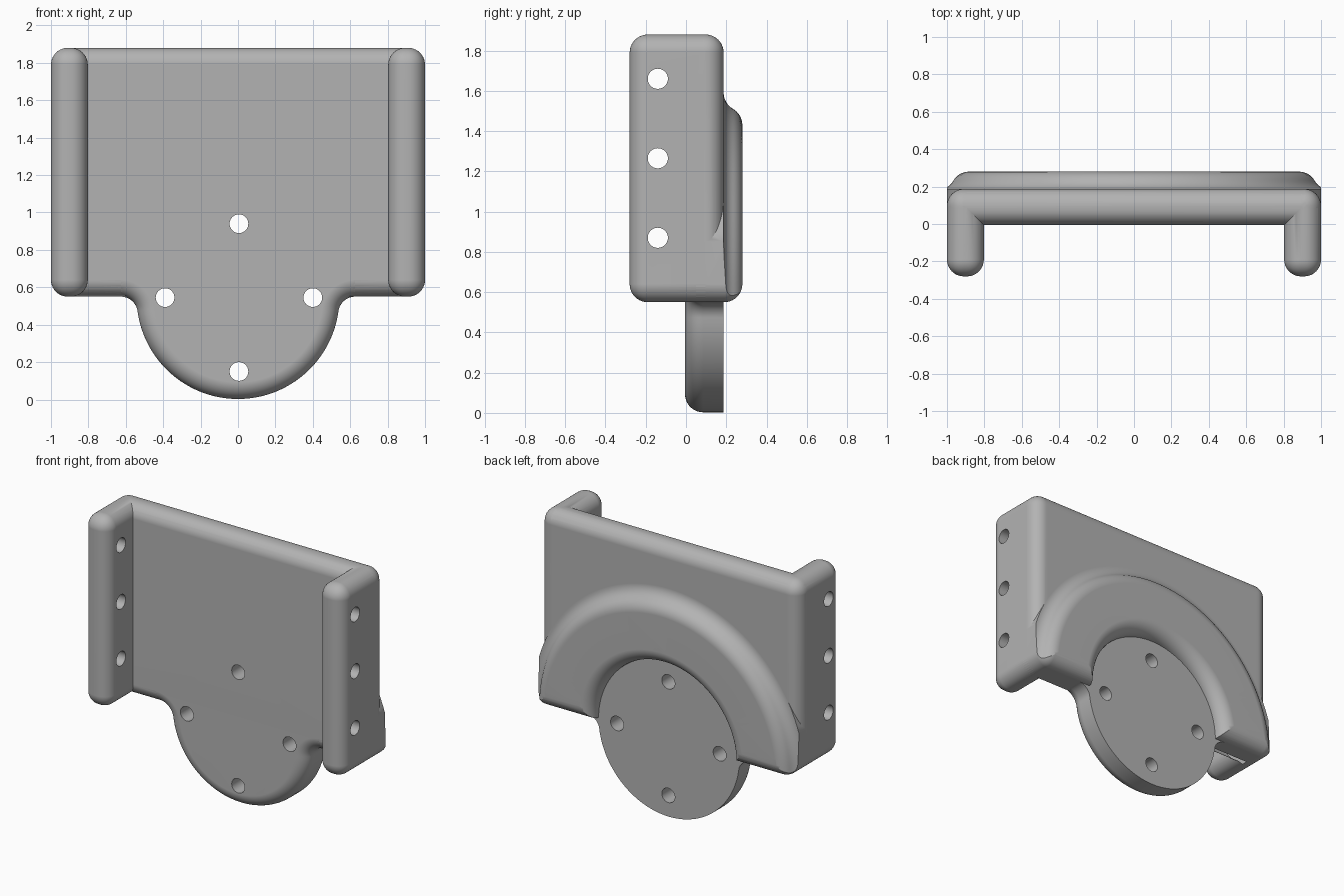
import bpy, bmesh
from math import sin, cos, pi, radians, atan2
from mathutils import Matrix, Vector

cube = bpy.data.objects.get("Cube")
if cube:
    bpy.data.objects.remove(cube, do_unlink=True)

ROUND = 0.09                    # edge rounding
BOTTOM, TOP = 0.55, 1.88        # plate height range
FRONT, BACK, RIDGE = -0.005, 0.187, 0.28
HUB_Z, HUB_R = 0.545, 0.542     # mounting disc

grey = bpy.data.materials.new("plain_grey")
grey.use_nodes = True
grey.diffuse_color = (0.45, 0.45, 0.45, 1)
grey.node_tree.nodes["Principled BSDF"].inputs["Base Color"].default_value = (0.45, 0.45, 0.45, 1)


def finish(name, bm):
    bmesh.ops.recalc_face_normals(bm, faces=bm.faces[:])
    mesh = bpy.data.meshes.new(name)
    bm.to_mesh(mesh)
    bm.free()
    mesh.materials.append(grey)
    obj = bpy.data.objects.new(name, mesh)
    bpy.context.collection.objects.link(obj)
    return obj


def rounded_box(name, x, y, z):
    bm = bmesh.new()
    size = Vector((x[1] - x[0], y[1] - y[0], z[1] - z[0]))
    mid = Vector((x[0] + x[1], y[0] + y[1], z[0] + z[1])) / 2
    bmesh.ops.create_cube(bm, size=1, matrix=Matrix.Translation(mid) @ Matrix.Diagonal(size.to_4d()))
    bmesh.ops.bevel(bm, geom=bm.edges[:], offset=ROUND, segments=10, profile=0.5, affect='EDGES')
    return finish(name, bm)


def rod(name, centre, axis, length):
    bm = bmesh.new()
    turn = Matrix.Rotation(pi / 2, 4, axis)
    bmesh.ops.create_cone(bm, cap_ends=True, segments=40, radius1=0.05, radius2=0.05,
                          depth=length, matrix=Matrix.Translation(centre) @ turn)
    return finish(name, bm)


def combine(target, other, operation):
    mod = target.modifiers.new(operation.lower(), 'BOOLEAN')
    mod.operation, mod.object, mod.solver = operation, other, 'EXACT'
    bpy.context.view_layer.objects.active = target
    bpy.ops.object.modifier_apply(modifier=mod.name)
    bpy.data.objects.remove(other, do_unlink=True)


def arc(centre, radius, start, end, steps):
    angles = [start + (end - start) * i / steps for i in range(steps + 1)]
    return [(centre[0] + radius * cos(a), centre[1] + radius * sin(a)) for a in angles]


def tongue_outline(inset):
    """Lower disc blended into the plate's bottom edge, shrunk by inset."""
    fillet = 0.09
    cz = BOTTOM - fillet
    cx = ((HUB_R + fillet) ** 2 - (cz - HUB_Z) ** 2) ** 0.5
    lean = atan2(cz - HUB_Z, cx)
    right = [(cx, 1.0)] + arc((cx, cz), fillet + inset, pi / 2, pi + lean, 14)
    disc = arc((0, HUB_Z), HUB_R - inset, lean, -pi - lean, 72)
    left = [(-x, z) for x, z in reversed(right)]
    return right + disc[1:-1] + left


def make_tongue():
    bm = bmesh.new()
    layers = [(0, BACK)]
    for i in range(11):
        a = pi / 2 * i / 10
        layers.append((ROUND * (1 - cos(a)), FRONT + ROUND * (1 - sin(a))))
    rings = [[bm.verts.new((x, y, z)) for x, z in tongue_outline(d)] for d, y in layers]
    for a, b in zip(rings, rings[1:]):
        for i in range(len(a)):
            j = (i + 1) % len(a)
            bm.faces.new((a[i], a[j], b[j], b[i]))
    bm.faces.new(rings[0])
    bm.faces.new(rings[-1])
    return finish("disc_tongue", bm)


def make_ridge():
    """Revolved raised arch with a rounded crest and a flared outer foot."""
    r = RIDGE - BACK
    outer = 0.885
    foot = outer + 2 * r * cos(radians(30))
    profile = [(HUB_R, 0.05)]
    profile += arc((HUB_R + r, BACK), r, pi, pi / 2, 10)
    profile += arc((outer, BACK), r, pi / 2, pi / 6, 8)
    profile += arc((foot, RIDGE), r, pi * 7 / 6, pi * 1.5, 8)[1:]
    profile += [(foot, 0.05)]
    bm = bmesh.new()
    steps = 128
    rings = []
    for i in range(steps):
        a = 2 * pi * i / steps
        rings.append([bm.verts.new((p * cos(a), y, HUB_Z + p * sin(a))) for p, y in profile])
    for i in range(steps):
        a, b = rings[i], rings[(i + 1) % steps]
        for j in range(len(profile)):
            k = (j + 1) % len(profile)
            bm.faces.new((a[j], a[k], b[k], b[j]))
    return finish("arch_ridge", bm)


# Back plate with two side flanges
bracket = rounded_box("bracket", (-1, 1), (FRONT, BACK), (BOTTOM, TOP))
for side in (-1, 1):
    xs = sorted((side * 0.803, side))
    combine(bracket, rounded_box("side_flange", xs, (-0.28, BACK), (BOTTOM, TOP)), 'UNION')

# Lower disc and the arch on the back, trimmed to the plate's rounded envelope
combine(bracket, make_tongue(), 'UNION')
ridge = make_ridge()
combine(ridge, rounded_box("envelope", (-1, 1), (-0.28, RIDGE), (BOTTOM, TOP)), 'INTERSECT')
combine(bracket, ridge, 'UNION')

# Bolt holes through the disc and through both flanges
for i in range(4):
    a = i * pi / 2
    combine(bracket, rod("disc_hole", (0.005 + 0.395 * cos(a), 0, HUB_Z + 0.395 * sin(a)), 'X', 1), 'DIFFERENCE')
for z in (0.87, 1.265, 1.66):
    combine(bracket, rod("flange_hole", (0, -0.14, z), 'Y', 3), 'DIFFERENCE')

# Smooth rounded edges, sharp hole rims
bpy.ops.object.select_all(action='DESELECT')
bracket.select_set(True)
bpy.context.view_layer.objects.active = bracket
bpy.ops.object.shade_smooth_by_angle(angle=radians(25))
normals = bracket.modifiers.new("even_normals", 'WEIGHTED_NORMAL')
normals.keep_sharp = True
